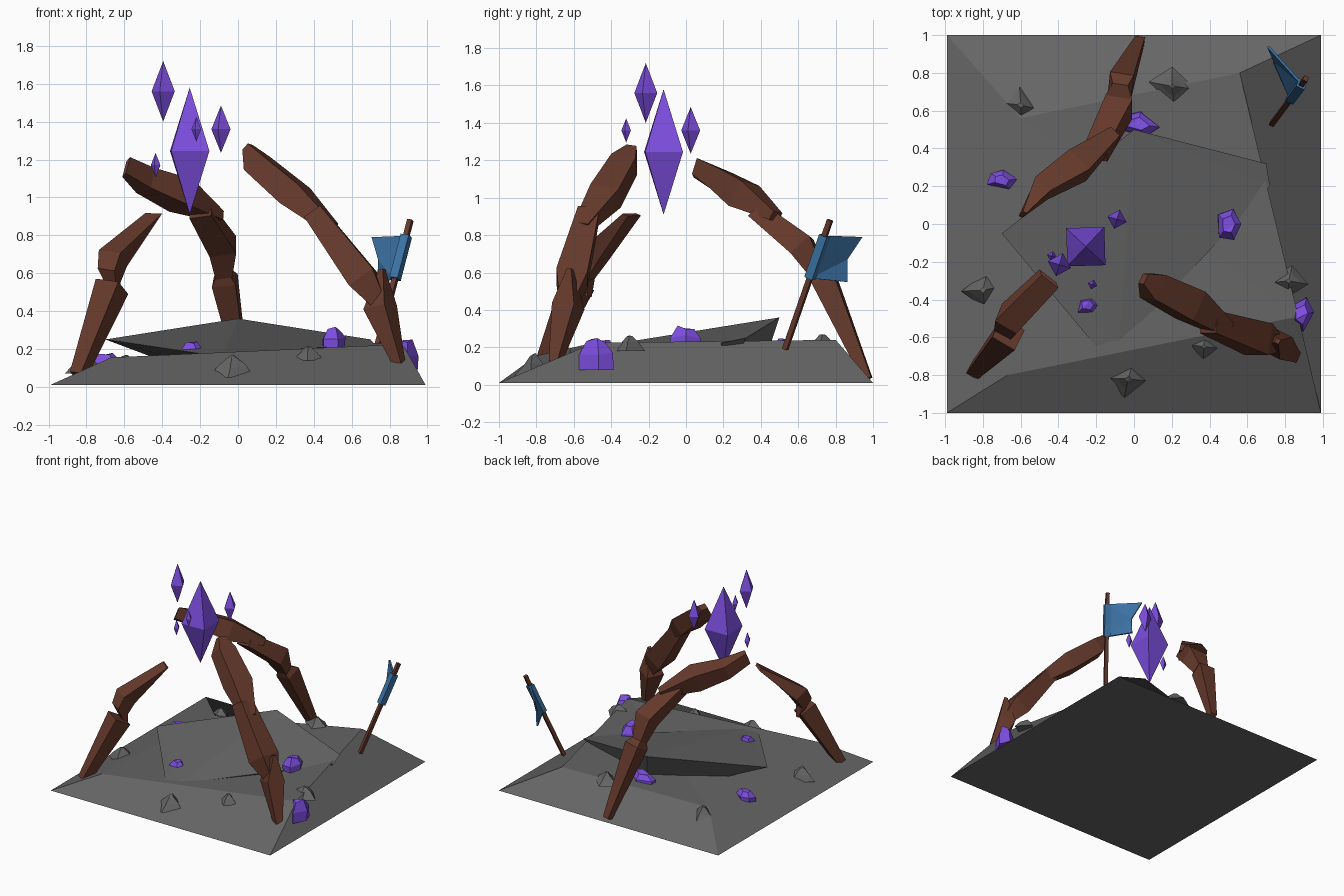
import bpy, bmesh, math, random
from mathutils import Vector

cube = bpy.data.objects.get("Cube")
if cube:
    bpy.data.objects.remove(cube, do_unlink=True)
random.seed(4)


def material(name, rgb):
    m = bpy.data.materials.new(name)
    m.use_nodes = True
    m.diffuse_color = (*rgb, 1)
    bsdf = next(n for n in m.node_tree.nodes if n.type == 'BSDF_PRINCIPLED')
    bsdf.inputs["Base Color"].default_value = (*rgb, 1)
    bsdf.inputs["Roughness"].default_value = 0.9
    return m


STONE = material("grey stone", (0.13, 0.13, 0.13))
WOOD = material("brown wood", (0.13, 0.041, 0.024))
CRYSTAL = material("purple crystal", (0.2, 0.075, 0.73))
CLOTH = material("blue cloth", (0.045, 0.17, 0.37))


def finish(name, bm, mat):
    bmesh.ops.recalc_face_normals(bm, faces=bm.faces)
    mesh = bpy.data.meshes.new(name)
    bm.to_mesh(mesh)
    bm.free()
    mesh.materials.append(mat)
    obj = bpy.data.objects.new(name, mesh)
    bpy.context.collection.objects.link(obj)
    return obj


def loft(bm, rings):
    """Skin a chain of equal-sized rings and cap both ends."""
    loops = [[bm.verts.new(p) for p in ring] for ring in rings]
    n = len(loops[0])
    for a, b in zip(loops, loops[1:]):
        for i in range(n):
            j = (i + 1) % n
            bm.faces.new((a[i], a[j], b[j], b[i]))
    for cap in (loops[0], loops[-1]):
        bmesh.ops.triangulate(bm, faces=[bm.faces.new(cap)])


def beam(bm, sections, turn=0.55):
    """Four-sided bar through sections of (x, y, z, half width, half depth)."""
    axis = (Vector(sections[-1][:3]) - Vector(sections[0][:3])).normalized()
    u = axis.cross(Vector((0, 0, 1))).normalized()
    v = u.cross(axis)
    rings = []
    for x, y, z, w, d in sections:
        rings.append([Vector((x, y, z)) + 1.2 * (w * math.cos(a) * u + d * math.sin(a) * v)
                      for a in (turn + k * math.pi / 2 for k in range(4))])
    loft(bm, rings)


# Ground mound
bm = bmesh.new()
loft(bm, [[(-.99, -1, .01), (.99, -1, .01), (.99, 1, .01), (-.99, 1, .01)],
          [(-.67, -.8, .155), (.87, -.49, .225), (.56, .8, .24), (-.6, .56, .13)]])
finish("ground_mound", bm, STONE)

# Tilted slab, undercut on its raised sides and sunk at the front
bm = bmesh.new()
loft(bm, [[(-.3, .12, .1), (.06, .42, .12), (.6, .26, .12), (.6, .1, .1), (-.08, -.5, .1), (-.15, -.5, .1)],
          [(-.7, -.05, .25), (0, .5, .36), (.7, .32, .25), (.72, .2, .225), (-.08, -.65, .175), (-.2, -.65, .175)]])
finish("tilted_slab", bm, STONE)

# Three broken arch legs, each of overlapping tapered pieces
legs = {
    "front_right_leg": [
        [(-.845, -.78, .06, .04, .04), (-.665, -.58, .53, .082, .08)],
        [(-.65, -.53, .48, .025, .025), (-.68, -.55, .59, .06, .06),
         (-.66, -.5, .68, .078, .07), (-.45, -.29, .91, .068, .012)]],
    "front_left_leg": [
        [(.85, -.7, .12, .03, .03), (.75, -.63, .42, .08, .075), (.76, -.62, .62, .015, .015)],
        [(.76, -.64, .42, .04, .04), (.66, -.61, .57, .1, .09), (.4, -.52, .92, .07, .06)],
        [(.49, -.56, .84, .05, .04), (.3, -.43, 1.01, .1, .08),
         (.1, -.33, 1.18, .085, .07), (.05, -.29, 1.265, .035, .025)]],
    "back_leg": [
        [(.03, .97, .03, .03, .03), (-.07, .74, .56, .075, .075), (-.08, .68, .62, .03, .03)],
        [(-.07, .76, .5, .03, .03), (-.08, .62, .74, .085, .08), (-.2, .38, .93, .07, .06)],
        [(-.1, .48, .9, .04, .03), (-.3, .31, 1.01, .09, .09),
         (-.49, .19, 1.09, .065, .07), (-.59, .05, 1.16, .012, .055)]],
}
for name, pieces in legs.items():
    bm = bmesh.new()
    for piece in pieces:
        beam(bm, piece)
    finish(name, bm, WOOD)

# Floating crystals: x, y, z, half width, half height
floating = [(-.255, -.12, 1.245, .102, .335), (-.395, -.215, 1.56, .058, .16),
            (-.09, .025, 1.36, .048, .125), (-.22, -.32, 1.36, .024, .065),
            (-.435, -.17, 1.17, .024, .065)]
for i, (x, y, z, w, h) in enumerate(floating):
    bm = bmesh.new()
    turn = math.pi / 4 + (.03 if i == 0 else .5)
    r = w * (1.4 if i == 0 else 1.1)
    ring = [bm.verts.new((x + r * math.cos(turn + k * math.pi / 2),
                          y + r * math.sin(turn + k * math.pi / 2), z)) for k in range(4)]
    for s in (h, -h):
        tip = bm.verts.new((x, y, z + s))
        for k in range(4):
            bm.faces.new((ring[k], ring[(k + 1) % 4], tip))
    finish(f"floating_crystal_{i + 1}", bm, CRYSTAL)


def boulder(name, mat, x, y, z0, z1, rx, ry, sides, mid, top):
    """Jagged lump: ground ring, shoulder ring and small crown."""
    bm = bmesh.new()
    angles = [k * math.tau / sides + random.uniform(-.25, .25) for k in range(sides)]
    rings = []
    for level, scale in ((0, 1), (.55, mid), (1, top)):
        ring = []
        for a in angles:
            f = scale * random.uniform(.95, 1.15)
            z = z0 + (z1 - z0) * (level - (random.uniform(0, .2) if level else 0))
            ring.append((x + rx * f * math.cos(a), y + ry * f * math.sin(a), z))
        rings.append(ring)
    loft(bm, rings)
    finish(name, bm, mat)


# Loose stones and crystal lumps on the ground
stones = [(-.03, -.82, .05, .175, .115, .09), (-.8, -.35, .07, .17, .11, .1),
          (-.6, .63, .08, .17, .1, .1), (.2, .73, .19, .27, .115, .09),
          (.82, -.3, .18, .27, .105, .085), (.37, -.65, .14, .22, .085, .06)]
for i, s in enumerate(stones):
    boulder(f"stone_{i + 1}", STONE, *s, 4, .6, .15)
lumps = [(-.25, -.43, .15, .24, .06, .045), (-.7, .23, .09, .18, .075, .05),
         (.02, .53, .16, .25, .105, .065), (.5, 0, .2, .32, .065, .085),
         (.89, -.48, .08, .25, .06, .09)]
for i, s in enumerate(lumps):
    boulder(f"crystal_lump_{i + 1}", CRYSTAL, *s, 5, 1, .55)

# Leaning flag pole
foot, head = Vector((.73, .53, .19)), Vector((.91, .77, .88))
bm = bmesh.new()
beam(bm, [(*foot, .016, .016), (*head, .016, .016)])
finish("flag_pole", bm, WOOD)

# Cloth sleeve round the pole
low, high = foot.lerp(head, .55), foot.lerp(head, .88)
bm = bmesh.new()
beam(bm, [(*low, .028, .028), (*high, .028, .028)])
finish("flag_sleeve", bm, CLOTH)

# Swallow-tailed flag
bm = bmesh.new()
outline = [low, Vector((.74, .86, .55)), Vector((.745, .86, .67)), Vector((.71, .94, .79)), high]
shift = Vector((.005, .004, 0))
loft(bm, [[p - shift for p in outline], [p + shift for p in outline]])
finish("flag_cloth", bm, CLOTH)
